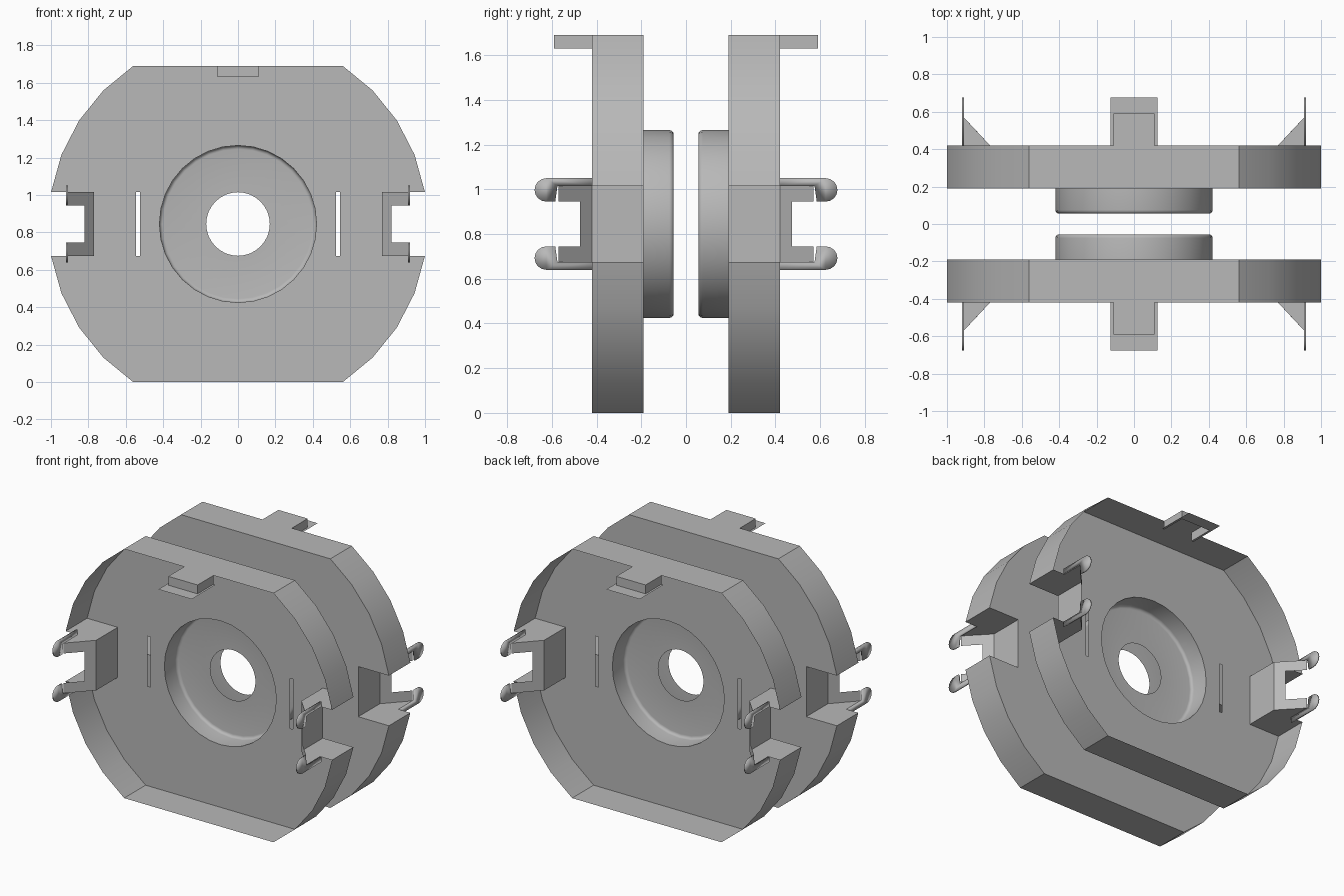
import bpy
import bmesh
from math import sin, cos, asin, pi, radians, sqrt
from mathutils import Matrix

if "Cube" in bpy.data.objects:
    bpy.data.objects.remove(bpy.data.objects["Cube"])

grey = bpy.data.materials.new("plain_grey")
grey.use_nodes = True
grey.diffuse_color = (0.48, 0.48, 0.48, 1)
grey.node_tree.nodes["Principled BSDF"].inputs["Base Color"].default_value = grey.diffuse_color

MID = 0.845            # height of the axis and half height of the tray
RADIUS = 1.014
FLOOR, RIM, BOSS = -0.19, -0.42, -0.055
NOTCH_X, NOTCH_Z = 0.77, 0.17
DISH_R, HOLE_R, FILLET = 0.42, 0.17, 0.02
STEPS = 32


def finish(bm, name, turn, thickness=0):
    """Weld, lift to the axis, turn to the front or back, and shade."""
    bmesh.ops.remove_doubles(bm, verts=bm.verts, dist=0.0005)
    bmesh.ops.recalc_face_normals(bm, faces=bm.faces)
    bmesh.ops.transform(bm, verts=bm.verts,
                        matrix=Matrix.Rotation(turn, 4, 'Z') @ Matrix.Translation((0, 0, MID)))
    mesh = bpy.data.meshes.new(name)
    bm.to_mesh(mesh)
    bm.free()
    mesh.materials.append(grey)
    obj = bpy.data.objects.new(name, mesh)
    bpy.context.collection.objects.link(obj)
    if thickness:
        mod = obj.modifiers.new("thickness", 'SOLIDIFY')
        mod.thickness = thickness
        mod.offset = 0
    bpy.ops.object.select_all(action='DESELECT')
    obj.select_set(True)
    bpy.context.view_layer.objects.active = obj
    bpy.ops.object.shade_smooth_by_angle(angle=radians(35))


def add_faces(bm, loops):
    for loop in loops:
        bm.faces.new([bm.verts.new(p) for p in loop])


def ring(radius, y):
    return [(radius * cos(2 * pi * i / STEPS), y, radius * sin(2 * pi * i / STEPS))
            for i in range(STEPS)]


def outline():
    """Flat-topped disc outline with a square notch on each side."""
    low, high = asin(NOTCH_Z / RADIUS), asin(MID / RADIUS)
    arc = [low + (high - low) * i / 4 for i in range(5)]
    quarter = [(NOTCH_X, NOTCH_Z)] + [(RADIUS * cos(a), RADIUS * sin(a)) for a in arc]
    half = quarter + [(-x, z) for x, z in reversed(quarter)]
    return half + [(-x, -z) for x, z in half]


def tray(name, turn):
    # Floor with a round opening and two slots
    bm = bmesh.new()
    edge = outline()
    loops = [[(x, FLOOR, z) for x, z in edge], ring(DISH_R, FLOOR)]
    for s in (-1, 1):
        loops.append([(s * x, FLOOR, z) for x, z in
                      ((0.525, -NOTCH_Z), (0.545, -NOTCH_Z), (0.545, NOTCH_Z), (0.525, NOTCH_Z))])
    edges = []
    for loop in loops:
        vs = [bm.verts.new(p) for p in loop]
        edges += [bm.edges.new((vs[i - 1], vs[i])) for i in range(len(vs))]
    bmesh.ops.triangle_fill(bm, edges=edges, use_beauty=True, normal=(0, -1, 0))
    # Rim wall following the outline
    for i in range(len(edge)):
        (x1, z1), (x2, z2) = edge[i - 1], edge[i]
        add_faces(bm, [[(x1, FLOOR, z1), (x2, FLOOR, z2), (x2, RIM, z2), (x1, RIM, z1)]])
    finish(bm, name, turn)


def dish(name, turn):
    # Pressed round dish with a rounded corner and a centre hole
    profile = [(DISH_R, FLOOR)]
    for i in range(5):
        a = i * pi / 8
        profile.append((DISH_R - FILLET * (1 - cos(a)), BOSS - FILLET * (1 - sin(a))))
    profile.append((HOLE_R, BOSS))
    bm = bmesh.new()
    rings = [ring(r, y) for r, y in profile]
    for a, b in zip(rings, rings[1:]):
        add_faces(bm, [[a[i - 1], a[i], b[i], b[i - 1]] for i in range(STEPS)])
    finish(bm, name, turn)


def clip(name, turn, s):
    # Slanted fork plate with a gusset above and below
    tip_x, tip_y, neck_x, neck_y, gap = 0.91, -0.57, 0.82, -0.474, 0.1
    upper = [(neck_x, neck_y, gap), (tip_x, tip_y, gap),
             (tip_x, tip_y, NOTCH_Z), (NOTCH_X, RIM, NOTCH_Z)]
    fork = upper + [(x, y, -z) for x, y, z in reversed(upper)]
    gussets = [[(NOTCH_X, RIM, z), (tip_x, tip_y, z), (tip_x, RIM, z)]
               for z in (NOTCH_Z, -NOTCH_Z)]
    bm = bmesh.new()
    add_faces(bm, [[(s * x, y, z) for x, y, z in loop] for loop in [fork] + gussets])
    finish(bm, name, turn)
    # Two round-ended prongs
    bm = bmesh.new()
    r = 0.0525
    centre = gap + r
    tip = [(-0.625 - r * sin(i * pi / 8), centre + r * cos(i * pi / 8)) for i in range(9)]
    side = [(RIM, centre + r)] + tip + [(-0.585, gap), (-0.575, NOTCH_Z), (RIM, NOTCH_Z)]
    for m in (-1, 1):
        add_faces(bm, [[(s * 0.914, y, m * z) for y, z in side]])
    finish(bm, name + "_prongs", turn, 0.01)


def catch(name, turn):
    # Stepped top tab: roof, cheeks, front and a flat lip
    w, lip, front, end = 0.11, 0.125, -0.59, -0.675
    top, low = MID, MID - 0.06
    faces = [[(-w, RIM, top), (w, RIM, top), (w, front, top), (-w, front, top)],
             [(-w, front, top), (w, front, top), (w, front, low), (-w, front, low)],
             [(-lip, front, low), (-w, front, low), (w, front, low), (lip, front, low),
              (lip, end, low), (-lip, end, low)]]
    for s in (-1, 1):
        faces.append([(s * w, RIM, top), (s * w, front, top), (s * w, front, low), (s * w, RIM, low)])
        faces.append([(s * w, RIM, low), (s * w, front, low), (s * lip, front, low), (s * lip, RIM, low)])
    bm = bmesh.new()
    add_faces(bm, faces)
    finish(bm, name, turn)


# Front half and its turned twin
for half, turn in (("front", 0), ("back", pi)):
    tray(half + "_tray", turn)
    dish(half + "_dish", turn)
    catch(half + "_top_catch", turn)
    for s in (-1, 1):
        side = "left" if (s > 0) == (turn == 0) else "right"
        clip(half + "_" + side + "_clip", turn, s)
